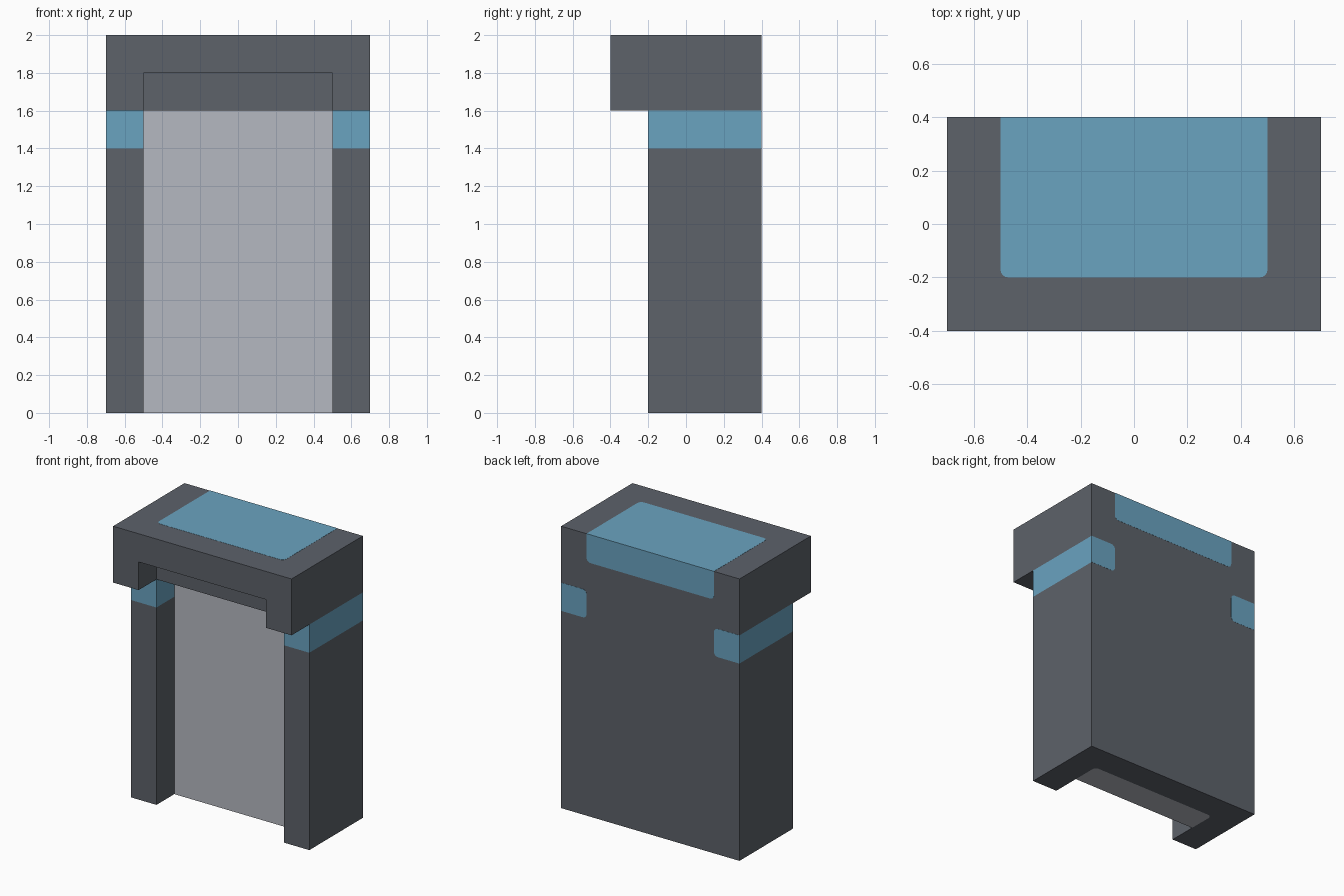
import bpy, bmesh, math
from mathutils import Vector

cube = bpy.data.objects.get("Cube")
if cube:
    bpy.data.objects.remove(cube, do_unlink=True)


def material(name, srgb):
    m = bpy.data.materials.new(name)
    m.use_nodes = True
    col = [(c / 255 / 12.92) if c < 11 else ((c / 255 + 0.055) / 1.055) ** 2.4 for c in srgb] + [1]
    m.diffuse_color = col
    m.node_tree.nodes["Principled BSDF"].inputs["Base Color"].default_value = col
    return m


DARK = material("dark grey", (93, 98, 106))
BLUE = material("sky blue", (106, 163, 192))
PALE = material("pale grey", (181, 184, 193))

# How a 2D outline point (a, b) at depth d maps to space
PLAN = lambda a, b, d: (a, b, d)
ELEVATION = lambda a, b, d: (a, d, b)


def rounded(points, corners=(), r=0.03, steps=4):
    """Outline with the listed corners rounded off."""
    out = []
    for i, p in enumerate(points):
        p = Vector(p)
        if i not in corners:
            out.append(p)
            continue
        u = (Vector(points[i - 1]) - p).normalized() * r
        v = (Vector(points[(i + 1) % len(points)]) - p).normalized() * r
        for k in range(steps + 1):
            t = math.pi / 2 * k / steps
            out.append(p + u * (1 - math.sin(t)) + v * (1 - math.cos(t)))
    return out


def add_prism(bm, outline, place, levels):
    """Closed prism through the given depth levels."""
    rings = [[bm.verts.new(place(p[0], p[1], d)) for p in outline] for d in levels]
    n = len(outline)
    bm.faces.new(rings[0])
    bm.faces.new(rings[-1])
    for lower, upper in zip(rings, rings[1:]):
        for i in range(n):
            j = (i + 1) % n
            bm.faces.new((lower[i], lower[j], upper[j], upper[i]))


def build(name, prisms, materials, rule=None):
    bm = bmesh.new()
    for outline, place, levels in prisms:
        add_prism(bm, outline, place, levels)
    bmesh.ops.recalc_face_normals(bm, faces=bm.faces)
    for f in bm.faces:
        if rule:
            f.material_index = rule(f)
    mesh = bpy.data.meshes.new(name)
    bm.to_mesh(mesh)
    bm.free()
    for m in materials:
        mesh.materials.append(m)
    obj = bpy.data.objects.new(name, mesh)
    bpy.context.collection.objects.link(obj)
    return obj


# Door frame: posts and back wall, with a blue band near the top of the posts
frame = rounded([(-0.7, -0.2), (-0.5, -0.2), (-0.5, 0.2), (0.5, 0.2), (0.5, -0.2),
                 (0.7, -0.2), (0.7, 0.4), (-0.7, 0.4)], corners=(2, 3))
build("door_frame", [(frame, PLAN, (0, 1.4, 1.6))], [DARK, BLUE],
      lambda f: int(f.calc_center_median().z > 1.41 and abs(f.normal.z) < 0.5
                    and f.normal.y < 0.5))

# Door panel set into the frame
panel = rounded([(-0.5, 0), (0.5, 0), (0.5, 0.2), (-0.5, 0.2)], corners=(2, 3))
build("door_panel", [(panel, PLAN, (0, 1.6))], [PALE])

# Lintel: solid rear block and an overhanging front with a notch below
rear = [(-0.7, 1.6), (0.7, 1.6), (0.7, 2), (-0.7, 2)]
front = [(-0.7, 1.6), (-0.5, 1.6), (-0.5, 1.8), (0.5, 1.8), (0.5, 1.6),
         (0.7, 1.6), (0.7, 2), (-0.7, 2)]
build("lintel", [(rear, ELEVATION, (-0.2, 0.4)), (front, ELEVATION, (-0.4, -0.2))], [DARK])

# Blue inlays on the top and back of the lintel
E = 0.001
top = rounded([(-0.5, -0.2), (0.5, -0.2), (0.5, 0.4 + E), (-0.5, 0.4 + E)], corners=(0, 1))
build("lintel_top_inlay", [(top, PLAN, (2 - E, 2 + E))], [BLUE])
back = rounded([(-0.5, 1.8), (0.5, 1.8), (0.5, 2), (-0.5, 2)], corners=(0, 1))
build("lintel_back_inlay", [(back, ELEVATION, (0.4 - E, 0.4 + E))], [BLUE])

# Blue band ends wrapping onto the back of each post
for side, s in (("left", 1), ("right", -1)):
    band = rounded([(s * 0.5, 1.4), (s * 0.7, 1.4), (s * 0.7, 1.6), (s * 0.5, 1.6)],
                   corners=(0, 3))
    build(side + "_back_band", [(band, ELEVATION, (0.4 - E, 0.4 + E))], [BLUE])
